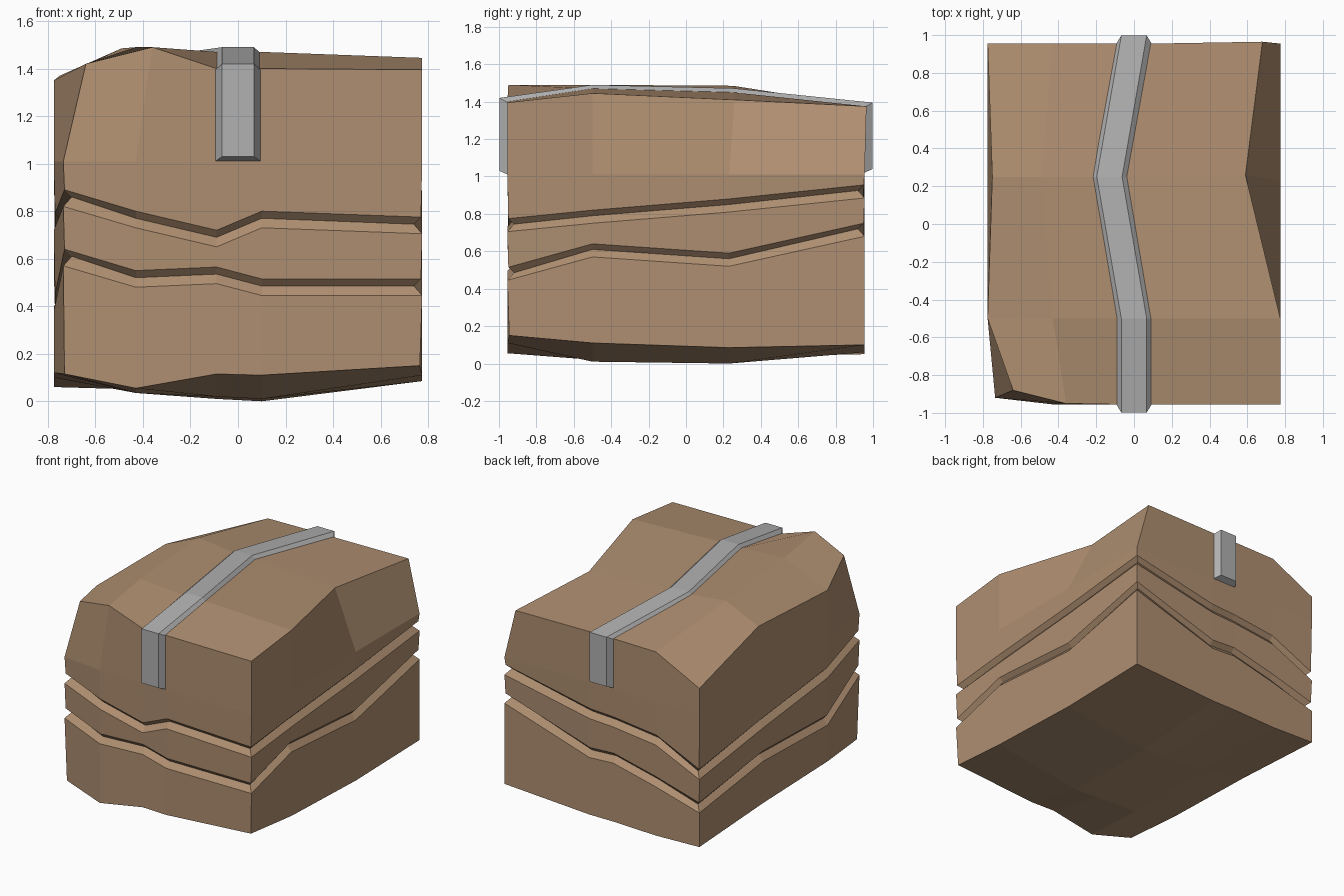
import bpy, bmesh
from mathutils import Vector

cube = bpy.data.objects.get("Cube")
if cube:
    bpy.data.objects.remove(cube)


def material(name, color):
    mat = bpy.data.materials.new(name)
    mat.use_nodes = True
    mat.diffuse_color = color
    mat.node_tree.nodes["Principled BSDF"].inputs["Base Color"].default_value = color
    return mat


def finish(bm, name, mat):
    bmesh.ops.recalc_face_normals(bm, faces=bm.faces)
    mesh = bpy.data.meshes.new(name)
    bm.to_mesh(mesh)
    bm.free()
    mesh.materials.append(mat)
    obj = bpy.data.objects.new(name, mesh)
    bpy.context.collection.objects.link(obj)
    return obj


def strip(bm, a, b, closed):
    for k in range(len(a) if closed else len(a) - 1):
        n = (k + 1) % len(a)
        bm.faces.new((a[k], a[n], b[n], b[k]))


cardboard = material("cardboard_brown", (0.43, 0.275, 0.165, 1))
tape_gray = material("tape_gray", (0.44, 0.44, 0.44, 1))

# Shared grid: five columns across, four rows deep
cols = [-.775, -.43, -.09, .1, .775]
rows = [-.955, -.5, .23, .955]
NX, NY = len(cols), len(rows)
around = ([(i, 0) for i in range(NX)] + [(NX - 1, j) for j in range(1, NY)]
          + [(i, NY - 1) for i in range(NX - 2, -1, -1)]
          + [(0, j) for j in range(NY - 2, 0, -1)])

# Heights of the lid and base, one row per line from front to back
top_z = [[1.42, 1.49, 1.4, 1.4, 1.395],
         [1.35, 1.49, 1.47, 1.47, 1.445],
         [1.37, 1.485, 1.455, 1.45, 1.41],
         [1.2, 1.37, 1.375, 1.375, 1.375]]
base_z = [[.115, .055, .115, .11, .15],
          [.12, .035, .02, .01, .11],
          [.1, .035, .01, 0, .085],
          [.06, .05, .06, .06, .1]]
# Lid points that are pushed away from the regular grid
top_xy = {(0, 0): (-.64, -.88), (1, 0): (-.36, -.95), (0, 2): (-.75, .25),
          (1, 2): (-.49, .25), (2, 2): (-.22, .25), (3, 2): (-.04, .25),
          (4, 2): (.59, .26), (4, 3): (.68, .965)}
base_xy = {(0, 0): (-.73, -.9), (4, 0): (.765, -.945)}
# Crease heights, following the sides around from the front corner
upper = [.86, .77, .69, .77, .745, .79, .85, .925, .79, .78, .74, .585, .68, .76]
lower = [.61, .52, .535, .485, .485, .61, .56, .72, .51, .52, .44, .345, .44, .42]


def side_point(i, j, z, inset):
    x, y = (-.735, -.92) if (i, j) == (0, 0) else (cols[i], rows[j])
    if i in (0, NX - 1):
        x -= inset if x > 0 else -inset
    if j in (0, NY - 1):
        y -= inset if y > 0 else -inset
    return x, y, z


# Crumpled box: base grid, pinched crease rings, lid grid
bm = bmesh.new()


def grid(heights, moved):
    verts = {(i, j): bm.verts.new((*moved.get((i, j), (cols[i], rows[j])), heights[j][i]))
             for j in range(NY) for i in range(NX)}
    for j in range(NY - 1):
        strip(bm, [verts[i, j] for i in range(NX)],
              [verts[i, j + 1] for i in range(NX)], False)
    return [verts[key] for key in around]


rings = [grid(base_z, base_xy)]
for crease in (lower, upper):
    for rise, inset in ((-.04, 0), (0, .035), (.03, .005)):
        rings.append([bm.verts.new(side_point(i, j, z + rise, inset))
                      for (i, j), z in zip(around, crease)])
# Soft fold below the lid
rings.append([bm.verts.new(side_point(i, j, 1.01, 0)) for i, j in around])
rings.append(grid(top_z, top_xy))
for low, high in zip(rings, rings[1:]):
    strip(bm, low, high, True)
finish(bm, "crumpled_box", cardboard)

# Tape: bevelled band running over the lid and down both ends
path = [((0, -.953, 1.01), (0, -.045, .02)),
        ((0, -.953, 1.395), (0, -.045, .025)),
        ((0, -.5, 1.465), (0, 0, .025)),
        ((-.13, .25, 1.447), (0, 0, .025)),
        ((0, .953, 1.37), (0, .045, .025)),
        ((0, .953, 1.02), (0, .045, .02))]
bm = bmesh.new()
sections = []
for point, lift in path:
    p, q = Vector(point), Vector(point) + Vector(lift)
    sections.append([bm.verts.new(v) for v in (
        p - Vector((.095, 0, 0)), q - Vector((.067, 0, 0)),
        q + Vector((.067, 0, 0)), p + Vector((.095, 0, 0)))])
for a, b in zip(sections, sections[1:]):
    strip(bm, a, b, True)
for end in (sections[0], sections[-1]):
    bm.faces.new(end)
finish(bm, "tape_strip", tape_gray)
